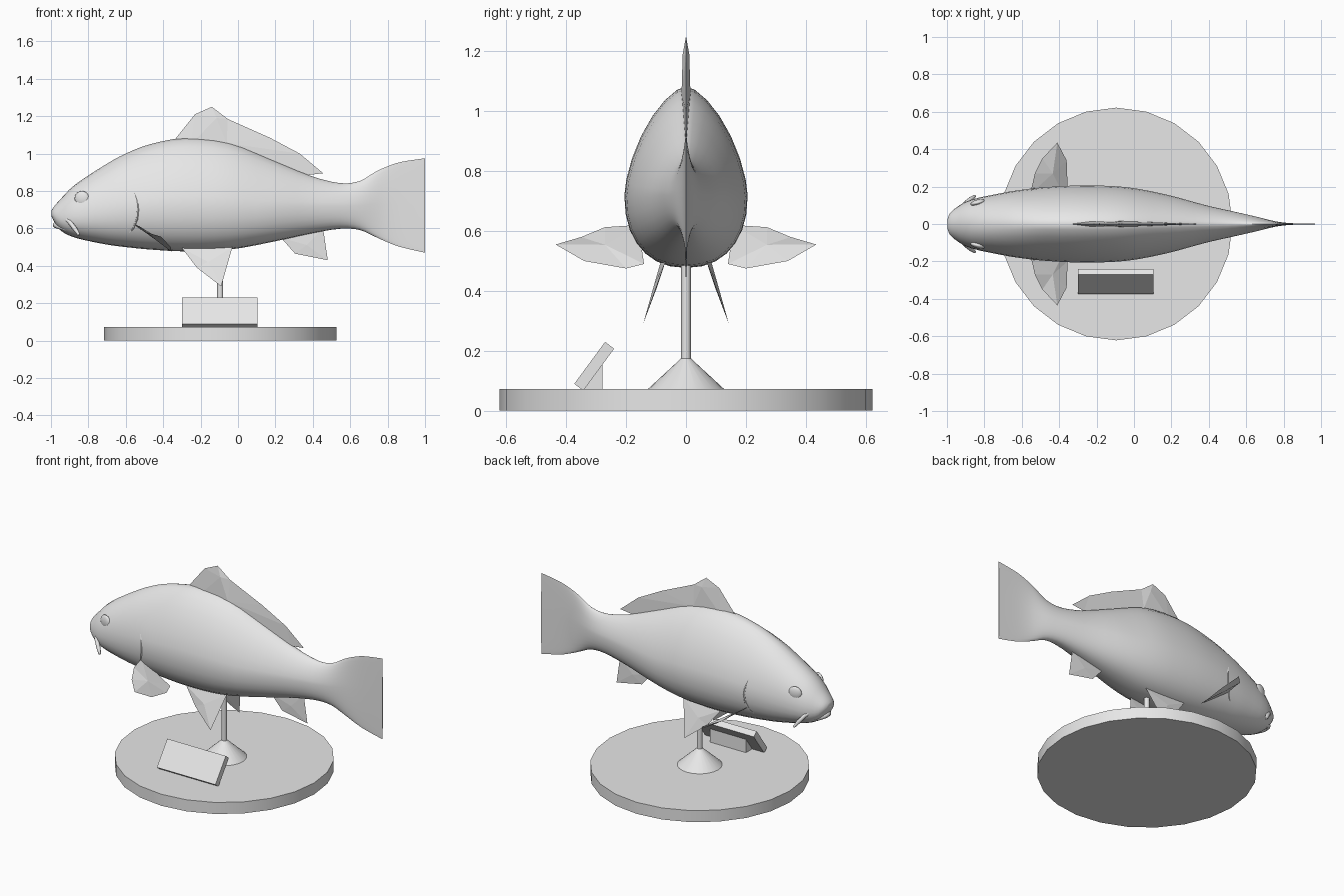
import bpy, bmesh, math
from mathutils import Vector

if "Cube" in bpy.data.objects:
    bpy.data.objects.remove(bpy.data.objects["Cube"])

grey = bpy.data.materials.new("plain_grey")
grey.diffuse_color = (0.8, 0.8, 0.8, 1)
grey.use_nodes = True
grey.node_tree.nodes["Principled BSDF"].inputs["Base Color"].default_value = grey.diffuse_color


def make(name, verts, faces, smooth=None):
    me = bpy.data.meshes.new(name)
    me.from_pydata([tuple(v) for v in verts], [], faces)
    bm = bmesh.new()
    bm.from_mesh(me)
    bmesh.ops.recalc_face_normals(bm, faces=bm.faces)
    bm.to_mesh(me)
    bm.free()
    ob = bpy.data.objects.new(name, me)
    bpy.context.collection.objects.link(ob)
    me.materials.append(grey)
    if smooth:
        shade(ob, smooth)
    return ob


def shade(ob, angle):
    bpy.ops.object.select_all(action='DESELECT')
    ob.select_set(True)
    bpy.context.view_layer.objects.active = ob
    bpy.ops.object.shade_smooth_by_angle(angle=math.radians(angle))


def loft(name, rings, smooth):
    n = len(rings[0])
    faces = [(i*n+j, i*n+(j+1) % n, (i+1)*n+(j+1) % n, (i+1)*n+j)
             for i in range(len(rings)-1) for j in range(n)]
    faces += [tuple(range(n)), tuple(range((len(rings)-1)*n, len(rings)*n))]
    return make(name, [v for r in rings for v in r], faces, smooth)


def tube(name, pts, radii, sides=8):
    # tapered round tube through a list of points
    pts = [Vector(p) for p in pts]
    rings = []
    for i, p in enumerate(pts):
        d = (pts[min(i+1, len(pts)-1)] - pts[max(i-1, 0)]).normalized()
        u = d.cross(Vector((1, 0, 0.3))).normalized()
        w = d.cross(u)
        rings.append([p + radii[i]*(u*math.cos(a) + w*math.sin(a))
                      for a in (2*math.pi*k/sides for k in range(sides))])
    return loft(name, rings, 50)


def lens_fin(name, outline, thick):
    # thin fin: sharp outline, slightly raised in the middle on both sides
    pts = [Vector(p) for p in outline]
    n = len(pts)
    c = sum(pts, Vector()) / n
    nor = sum(((pts[i]-c).cross(pts[(i+1) % n]-c) for i in range(n)), Vector()).normalized()
    faces = []
    for i in range(n):
        faces += [(i, (i+1) % n, n), ((i+1) % n, i, n+1)]
    return make(name, pts + [c + nor*thick, c - nor*thick], faces)


# body and tail profile: x, top, bottom, half width
rows = [(-0.997, .695, .665, .025), (-0.985, .715, .64, .055), (-0.95, .755, .59, .088),
        (-0.87, .835, .55, .130), (-0.71, .94, .515, .165), (-0.6, 1.0, .50, .183),
        (-0.47, 1.05, .487, .197), (-0.28, 1.083, .477, .206), (-0.05, 1.06, .486, .198),
        (0.17, .972, .525, .158), (0.385, .882, .572, .100), (0.545, .842, .598, .064),
        (0.65, .853, .592, .040), (0.73, .90, .557, .020), (0.79, .928, .53, .009),
        (0.87, .955, .50, .003), (1.0, .975, .47, .001)]


def spline(a, b, c, d, t):
    return tuple(0.5*(2*q + (r-p)*t + (2*p-5*q+4*r-s)*t*t + (3*q-p-3*r+s)*t**3)
                 for p, q, r, s in zip(a, b, c, d))


dense = []
for i in range(len(rows)-1):
    a, d = rows[max(i-1, 0)], rows[min(i+2, len(rows)-1)]
    dense += [spline(a, rows[i], rows[i+1], d, k/3) for k in range(3)]
dense.append(rows[-1])


def shape(x):
    f = 0.4 + 0.1*min(max((x-0.1)/0.4, 0), 1)
    n_up = 1.55 + 0.4*min(max((-0.5-x)/0.35, 0), 1)
    return f, n_up, 2.25


def section(x, top, bot, hw):
    f, nu, nl = shape(x)
    mid = bot + f*(top-bot)
    ring = []
    for k in range(28):
        a = 2*math.pi*k/28
        c, s = math.cos(a), math.sin(a)
        n = nu if s >= 0 else nl
        h = top-mid if s >= 0 else mid-bot
        ring.append((x, hw*math.copysign(abs(c)**(2/n), c),
                     mid + h*math.copysign(abs(s)**(2/n), s)))
    return ring


def side_y(x, z):
    # half width of the body at a given length and height
    for p, q in zip(dense, dense[1:]):
        if p[0] <= x <= q[0]:
            t = (x-p[0])/(q[0]-p[0])
            _, top, bot, hw = (u+(v-u)*t for u, v in zip(p, q))
            f, nu, nl = shape(x)
            mid = bot + f*(top-bot)
            r, n = ((z-mid)/(top-mid), nu) if z > mid else ((mid-z)/(mid-bot), nl)
            return hw*max(1-min(r, 1)**n, 0)**(1/n)
    return 0


loft("fish_body", [section(*d) for d in dense], 60)

# lips
for name, tip, back, z0, z1, w, r in (("upper_lip", -.985, -.92, .672, .63, .075, .014),
                                      ("lower_lip", -.975, -.87, .618, .575, .07, .016)):
    pts, rad = [], []
    for k in range(13):
        a = math.pi*(k/12 - 0.5)
        t = 1 - math.cos(a)
        pts.append((tip+(back-tip)*t, w*math.sin(a), z0+(z1-z0)*t))
        rad.append(r*(0.5+0.5*math.cos(a)))
    tube(name, pts, rad)

# dorsal fin: thick leading part, thin trailing part
out = [(-.35, 1.06), (-.23, 1.21), (-.14, 1.25), (-.055, 1.185), (.17, 1.085), (.33, 1.0),
       (.455, .895), (.37, .885)]
ridge = [(-.115, 1.19, .011), (-.06, 1.055, .015), (-.25, 1.05, .014)]
tris = [(0, 1, 10), (1, 8, 10), (1, 2, 8), (10, 8, 9), (8, 2, 3), (8, 3, 9), (3, 4, 9),
        (9, 4, 5), (9, 5, 7), (5, 6, 7)]
verts = [(x, 0, z) for x, z in out]
verts += [(x, y, z) for x, z, y in ridge] + [(x, -y, z) for x, z, y in ridge]
other = [tuple(i+3 if i > 7 else i for i in reversed(t)) for t in tris]
make("dorsal_fin", verts, tris + other)

# anal fin
lens_fin("anal_fin", [(.23, 0, .55), (.305, 0, .465), (.48, 0, .43), (.455, 0, .60)], .004)

# parts mirrored on both sides
for s, side in ((-1, "right"), (1, "left")):
    lens_fin("pectoral_fin_" + side,
             [(x, s*y, z) for x, y, z in
              ((-.555, .16, .62), (-.53, .27, .613), (-.49, .35, .58),
               (-.41, .435, .555), (-.36, .34, .50), (-.355, .2, .475), (-.37, .14, .49))], .008)
    lens_fin("pelvic_fin_" + side,
             [(x, s*y, z) for x, y, z in
              ((-.30, .085, .495), (-.22, .107, .39), (-.09, .143, .29), (-.03, .068, .50))], .006)
    # barbel beside the mouth
    tube("barbel_" + side, [(-.925, s*.09, .655), (-.90, s*.112, .635), (-.87, s*.135, .595),
                            (-.85, s*.15, .565)], [.010, .012, .012, .007])
    # gill cover edge
    pts = []
    for x, z in ((-.555, .795), (-.54, .75), (-.535, .70), (-.54, .65), (-.56, .60), (-.60, .56)):
        pts.append((x, s*(side_y(x, z)-.002), z))
    tube("gill_edge_" + side, pts, [.001, .005, .006, .006, .005, .001], 6)
    # eye bulge
    bpy.ops.mesh.primitive_uv_sphere_add(segments=16, ring_count=10, radius=1,
                                         location=(-.835, s*(side_y(-.835, .76)-.006), .76),
                                         rotation=(0, 0, s*.25))
    eye = bpy.context.object
    eye.name = "eye_" + side
    eye.scale = (.04, .016, .04)
    eye.data.materials.append(grey)
    shade(eye, 60)

# stand: disc, cone foot and pole
for name, r1, r2, z0, z1, n in (("base_disc", .622, .622, 0, .072, 24),
                                ("cone_foot", .13, .016, .07, .175, 24),
                                ("support_pole", .016, .016, .17, .52, 16)):
    bpy.ops.mesh.primitive_cone_add(vertices=n, radius1=r1, radius2=r2, depth=z1-z0,
                                    location=(-.095, 0, (z0+z1)/2))
    ob = bpy.context.object
    ob.name = name
    ob.data.materials.append(grey)
    shade(ob, 30)

# tilted plaque and its wedge rest
for name, x0, x1, prof in (
        ("plaque", -.30, .105, ((-.373, .09), (-.27, .23), (-.24, .207), (-.343, .067))),
        ("plaque_rest", -.22, .03, ((-.343, .067), (-.278, .067), (-.278, .158)))):
    loft(name, [[(x, y, z) for y, z in prof] for x in (x0, x1)], None)
